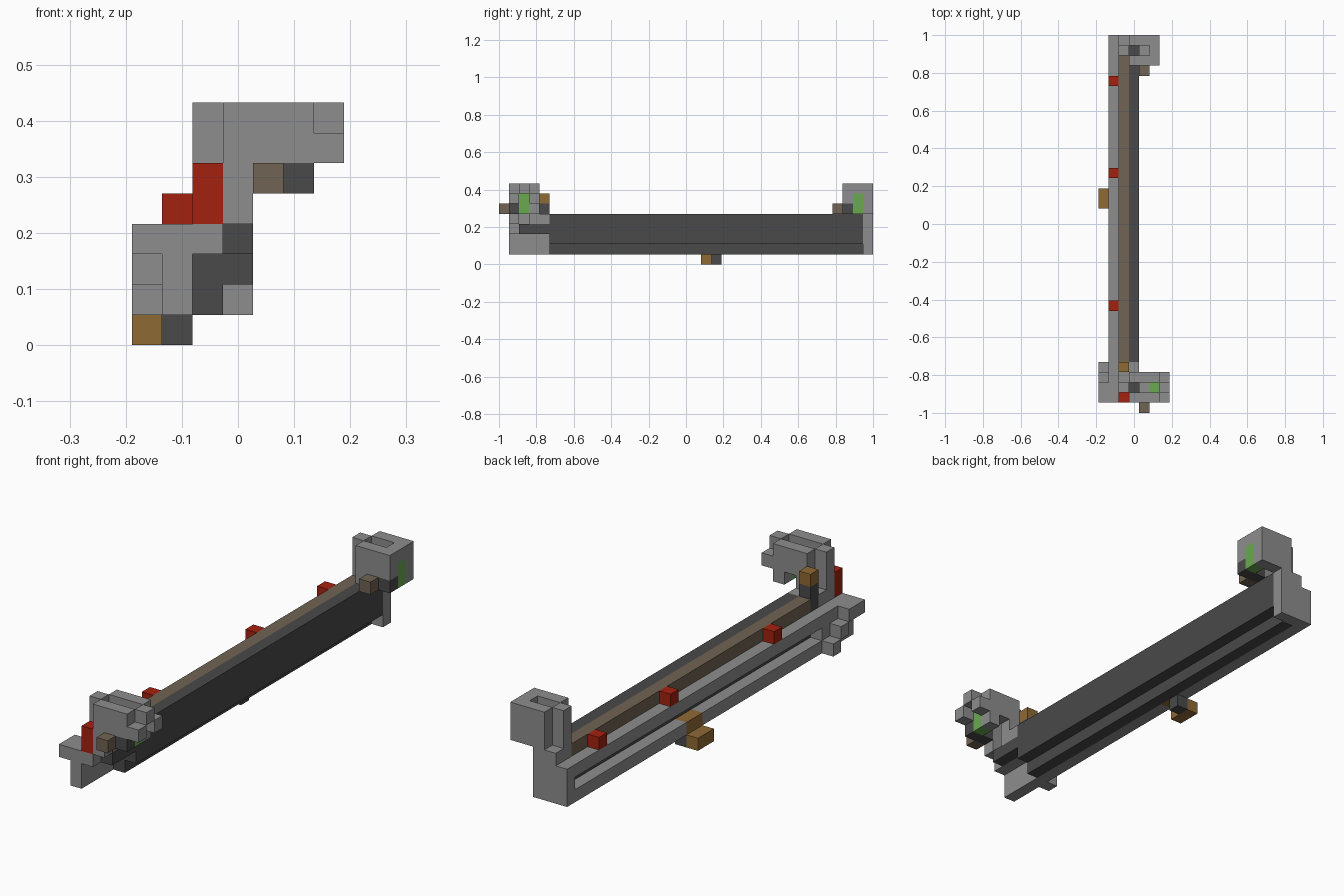
import bpy
import bmesh
from mathutils import Matrix, Vector

default_cube = bpy.data.objects.get("Cube")
if default_cube:
    bpy.data.objects.remove(default_cube, do_unlink=True)

UNIT = 2 / 37                      # edge of one block
ORIGIN = Vector((-3.5, -18.5, 0))  # grid corner, in blocks


def make_material(name, colour):
    material = bpy.data.materials.new(name)
    material.use_nodes = True
    rgba = (*colour, 1)
    material.diffuse_color = rgba
    shader = material.node_tree.nodes["Principled BSDF"]
    shader.inputs["Base Color"].default_value = rgba
    shader.inputs["Roughness"].default_value = 0.8
    return material


steel = make_material("steel grey", (0.27, 0.27, 0.27))
iron = make_material("dark iron", (0.067, 0.067, 0.067))
red = make_material("red", (0.37, 0.015, 0.005))
ochre = make_material("ochre", (0.275, 0.144, 0.036))
brown = make_material("dull brown", (0.162, 0.127, 0.087))
green = make_material("green", (0.144, 0.4, 0.08))


def part(name, material, *boxes, shift=0):
    """Join boxes given as inclusive block ranges: (x, x), (y, y), (z, z)."""
    bm = bmesh.new()
    for ranges in boxes:
        low = Vector([r[0] for r in ranges])
        high = Vector([r[1] + 1 for r in ranges])
        low.y += shift
        high.y += shift
        centre = ((low + high) / 2 + ORIGIN) * UNIT
        size = (high - low) * UNIT
        place = Matrix.Translation(centre) @ Matrix.Diagonal((*size, 1))
        bmesh.ops.create_cube(bm, size=1, matrix=place)
    mesh = bpy.data.meshes.new(name)
    bm.to_mesh(mesh)
    bm.free()
    mesh.materials.append(material)
    obj = bpy.data.objects.new(name, mesh)
    bpy.context.collection.objects.link(obj)
    return obj


def one(x, y, z):
    """A single block."""
    return (x, x), (y, y), (z, z)


# Long beam: dark core, brown top strip, grey side rails with a groove
part("beam_core", iron, ((2, 2), (5, 35), (1, 3)), ((3, 3), (5, 35), (2, 4)))
part("beam_top_strip", brown, ((2, 2), (5, 34), (4, 4)))
part("upper_rail", steel, ((1, 1), (1, 36), (3, 3)))
part("lower_rail", steel, ((1, 1), (1, 19), (1, 1)), ((1, 1), (22, 36), (1, 1)))
part("rail_ends", steel, ((1, 1), (1, 4), (2, 2)), one(1, 36, 2))

# End plates
part("rear_plate", steel, ((2, 2), (36, 36), (1, 3)), ((3, 3), (36, 36), (1, 4)))
part("front_shelf", steel, ((2, 2), (1, 4), (3, 3)))
part("front_core", iron, ((3, 3), (2, 4), (3, 3)))

# Stepped bracket on the outer front corner
part("front_bracket", steel, ((0, 0), (1, 2), (3, 3)), one(0, 3, 2), one(0, 4, 1))


def head(side, shift):
    """Blocky slotted head, the same at both ends."""
    part(side + "_head_walls", steel,
         ((3, 5), (1, 1), (6, 7)), ((3, 5), (3, 3), (6, 7)),
         one(3, 1, 5), one(3, 3, 5), one(5, 3, 5),
         one(4, 2, 6), shift=shift)
    part(side + "_head_post", steel, ((2, 2), (2, 2), (4, 7)), one(2, 3, 4),
         shift=shift)
    part(side + "_head_light", green, ((5, 5), (2, 2), (5, 6)), shift=shift)
    part(side + "_head_muzzle_base", iron, ((4, 5), (1, 1), (5, 5)), shift=shift)
    part(side + "_head_muzzle", brown, one(4, 0, 5), shift=shift)


head("front", 0)
head("rear", 33)

# Extra pieces that differ between the heads
part("front_head_neck", steel, one(3, 1, 4), ((3, 3), (3, 4), (4, 4)))
part("front_head_ring", steel, one(6, 1, 6), one(6, 3, 6), one(6, 2, 7))
part("rear_head_fill", steel, one(5, 35, 7), one(4, 36, 5))

# Sight block behind the front head
part("sight_base", iron, ((2, 2), (4, 4), (4, 5)))
part("sight_tip", ochre, one(2, 4, 6))

# Red studs along the upper rail and the red post at the front
for number, y in enumerate((10, 23, 32), start=1):
    part(f"red_stud_{number}", red, one(1, y, 4))
part("red_front_post", red, ((2, 2), (1, 1), (4, 5)))

# Latch hanging under the rail
part("latch", ochre, ((0, 0), (20, 21), (0, 0)), ((1, 1), (20, 21), (1, 1)))
part("latch_pin", iron, one(1, 21, 0))
